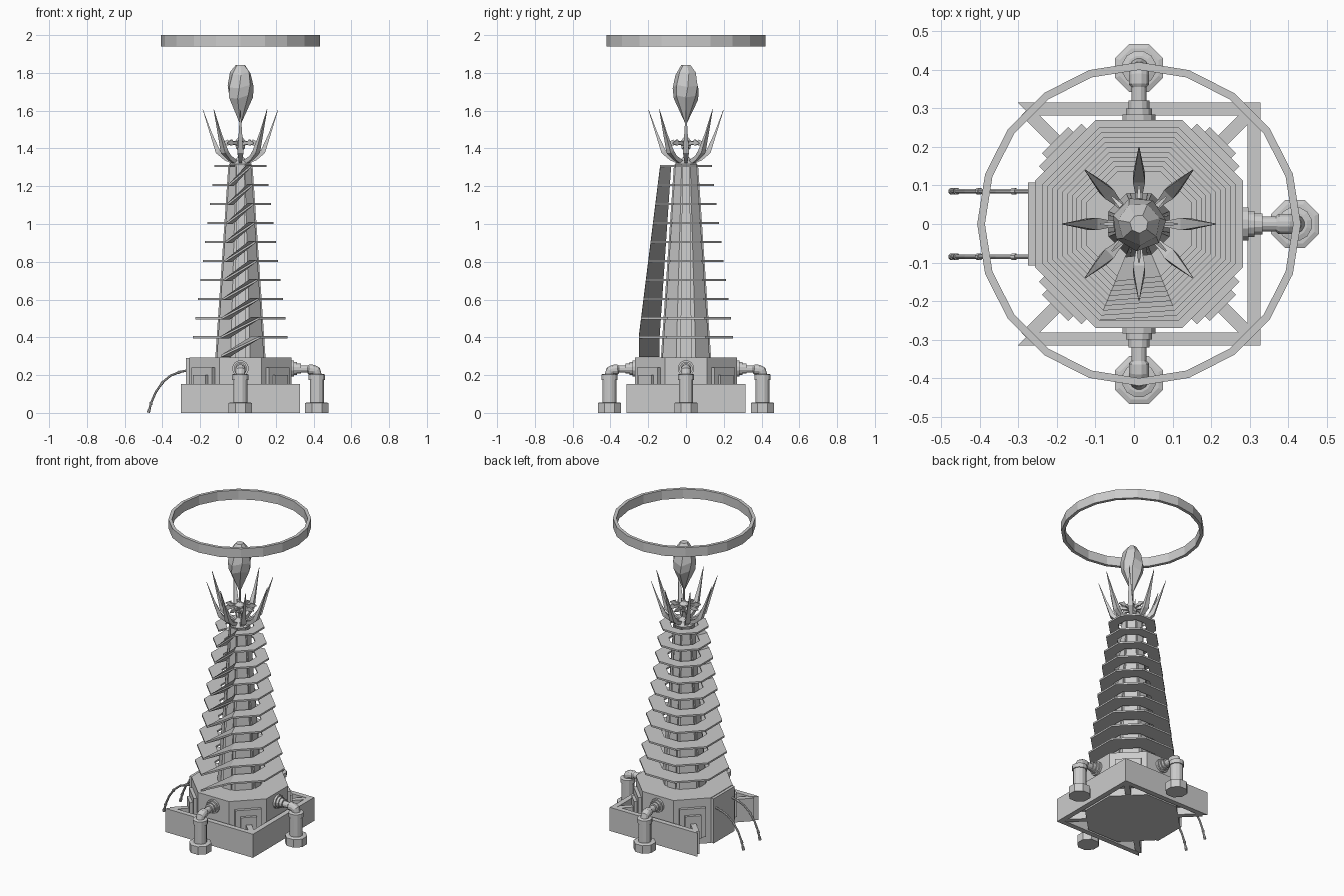
import bpy, bmesh
from math import pi, sin, cos, radians
from mathutils import Vector

if "Cube" in bpy.data.objects:
    bpy.data.objects.remove(bpy.data.objects["Cube"])

CX = 0.013                       # tower axis in x
T8 = cos(pi / 8)                 # octagon apothem / radius


def place(a, u, v, z):
    """radial u, sideways v, height z, turned by angle a about the tower axis"""
    return Vector((CX + u * cos(a) - v * sin(a), u * sin(a) + v * cos(a), z))


def loft(name, rings, closed=False):
    bm = bmesh.new()
    vs = [[bm.verts.new(p) for p in r] for r in rings]
    n, m = len(vs[0]), len(vs)
    for i in range(m if closed else m - 1):
        A, B = vs[i], vs[(i + 1) % m]
        for j in range(n):
            k = (j + 1) % n
            bm.faces.new((A[j], A[k], B[k], B[j]))
    if not closed:
        bm.faces.new(vs[0][::-1])
        bm.faces.new(vs[-1])
    bmesh.ops.recalc_face_normals(bm, faces=bm.faces)
    me = bpy.data.meshes.new(name)
    bm.to_mesh(me)
    bm.free()
    ob = bpy.data.objects.new(name, me)
    bpy.context.collection.objects.link(ob)
    return ob


def lathe(name, profile, n, a=0, u=0, turn=0.5):
    """vertical turned part: profile of (radius, z)"""
    return loft(name, [[place(a, u + r * cos((j + turn) * 2 * pi / n), r * sin((j + turn) * 2 * pi / n), z)
                        for j in range(n)] for r, z in profile])


def tube(name, a, path, radii, n=10, v=0):
    """round tube along a path of (u, z) in the radial plane"""
    rings = []
    for i, (u, z) in enumerate(path):
        p, q = path[max(i - 1, 0)], path[min(i + 1, len(path) - 1)]
        t = Vector((q[0] - p[0], q[1] - p[1])).normalized()
        r = radii[i] if isinstance(radii, list) else radii
        rings.append([place(a, u - t.y * r * cos(w), v + r * sin(w), z + t.x * r * cos(w))
                      for w in [(j + 0.5) * 2 * pi / n for j in range(n)]])
    return loft(name, rings)


def box(name, a, u0, u1, hw, z0, z1):
    return loft(name, [[place(a, u0, -hw, z), place(a, u1, -hw, z),
                        place(a, u1, hw, z), place(a, u0, hw, z)] for z in (z0, z1)])


# octagonal base
lathe("base", [(0.27 / T8, 0), (0.27 / T8, 0.294)], 8)

# three-sided fence with mitred ends, open on the left
o, i_ = 0.315, 0.282
loft("fence", [[(CX + sx * o, sy * o, 0), (CX + sx * i_, sy * i_, 0),
                (CX + sx * i_, sy * i_, 0.153), (CX + sx * o, sy * o, 0.153)]
               for sx, sy in ((-1, -1), (1, -1), (1, 1), (-1, 1))])

# corner struts and stepped hatches on the diagonal faces
for k in range(4):
    a = pi / 4 + k * pi / 2
    box("fence_strut", a, 0.26, 0.415, 0.017, 0.002, 0.151)
    box("hatch_frame", a, 0.26, 0.29, 0.078, 0.05, 0.24)
    box("hatch_panel", a, 0.26, 0.308, 0.048, 0.05, 0.2)

# left panel with two hanging hoses
box("side_panel", pi, 0.26, 0.288, 0.108, 0, 0.29)
for s in (-1, 1):
    path = [(0.28, 0.225), (0.32, 0.217), (0.37, 0.197), (0.412, 0.162),
            (0.448, 0.11), (0.472, 0.055), (0.486, 0.004)]
    tube("hose", pi, path, 0.0065, 8, s * 0.085)
    for c in (1, 3, 5):
        (u0, z0), (u1, z1) = path[c], path[c + 1]
        tube("hose_collar", pi, [(u0, z0), (u0 + (u1 - u0) * 0.2, z0 + (z1 - z0) * 0.2)], 0.009, 8, s * 0.085)
    tube("hose_tip", pi, [(0.482, 0.02), (0.487, 0.001)], 0.009, 8, s * 0.085)

# three elbow pipes standing on feet
for a in (-pi / 2, 0, pi / 2):
    for u0, u1, r in ((0.265, 0.284, 0.044), (0.284, 0.3, 0.035), (0.3, 0.32, 0.028)):
        tube("pipe_flange", a, [(u0, 0.235), (u1, 0.235)], r, 12)
    tube("pipe_elbow", a, [(0.31, 0.232), (0.355, 0.232), (0.362, 0.23), (0.385, 0.229), (0.4, 0.222),
                           (0.405, 0.205), (0.405, 0.18)], [0.02, 0.02, 0.027, 0.027, 0.027, 0.025, 0.025], 12)
    lathe("pipe_column", [(0.039, 0.05), (0.039, 0.175), (0.045, 0.175), (0.045, 0.203), (0.032, 0.207)], 12, a, 0.405)
    lathe("pipe_foot", [(0.062 / T8, 0), (0.062 / T8, 0.052), (0.05 / T8, 0.056)], 8, a, 0.405)

# tapered core with a rib on every axis face
lathe("core", [(0.125 / T8, 0.29), (0.056 / T8, 1.31)], 8)
for k in range(4):
    a = k * pi / 2
    loft("core_rib", [[place(a, u0, -h, z), place(a, u1, -h, z), place(a, u1, h, z), place(a, u0, h, z)]
                      for u0, u1, h, z in ((0.1, 0.133, 0.03, 0.29), (0.04, 0.064, 0.02, 1.31))])

# octagonal spiral fins: seven flat sides per turn, ramp on the front
rings = []


def fin_point(ang, t, z):
    ro, ri = (0.25 - 0.0126 * t) / T8, (0.14 - 0.0068 * t) / T8
    rings.append([place(ang, r, 0, z + dz) for r, dz in ((ri, -0.005), (ro, -0.005), (ro, 0.006), (ri, 0.006))])


fin_point(radians(-112.5), 0, 0.3)
for lv in range(10):
    for s in range(8):
        fin_point(radians(-67.5 + 45 * s), lv, 0.4 + lv * 0.1007)
loft("spiral_fins", rings)

# crown: cap, eight bent spikes, hub with small arms, stem
lathe("crown_cap", [(0.06, 1.3), (0.065, 1.318), (0.035, 1.335), (0.012, 1.36), (0.012, 1.39),
                    (0.026, 1.4), (0.03, 1.44), (0.012, 1.458), (0.006, 1.47), (0.006, 1.56)], 8)
for k in range(8):
    a = k * pi / 4
    sec = [((0.03, 1.312), (0.03, 1.338), 0.006), ((0.085, 1.338), (0.08, 1.362), 0.01),
           ((0.13, 1.376), (0.108, 1.39), 0.016), ((0.162, 1.48), (0.15, 1.48), 0.009),
           ((0.2, 1.606), (0.198, 1.606), 0.001)]
    loft("crown_spike", [[place(a, p[0], -h, p[1]), place(a, p[0], h, p[1]),
                          place(a, q[0], h, q[1]), place(a, q[0], -h, q[1])] for p, q, h in sec])
    loft("hub_arm", [[place(a, u, -h, z0), place(a, u, h, z0), place(a, u, h, z1), place(a, u, -h, z1)]
                     for u, h, z0, z1 in ((0.015, 0.006, 1.415, 1.44), (0.06, 0.006, 1.422, 1.437),
                                          (0.066, 0.006, 1.415, 1.448), (0.1, 0.002, 1.424, 1.43))])

# faceted crystal
prof = [(0.003, 1.53, 0), (0.066, 1.67, 0), (0.071, 1.725, 0.15), (0.056, 1.795, 0.3), (0.024, 1.843, 0.3)]
loft("crystal", [[place((j + tw) * 2 * pi / 7, r, 0, z + (0.012 * sin(j * 2.4) if 1.6 < z < 1.83 else 0))
                  for j in range(7)] for r, z, tw in prof])

# floating halo ring
loft("halo_ring", [[place(k * pi / 10, r, 0, z) for r, z in ((0.4, 1.94), (0.42, 1.94), (0.42, 2), (0.4, 2))]
                   for k in range(20)], closed=True)
